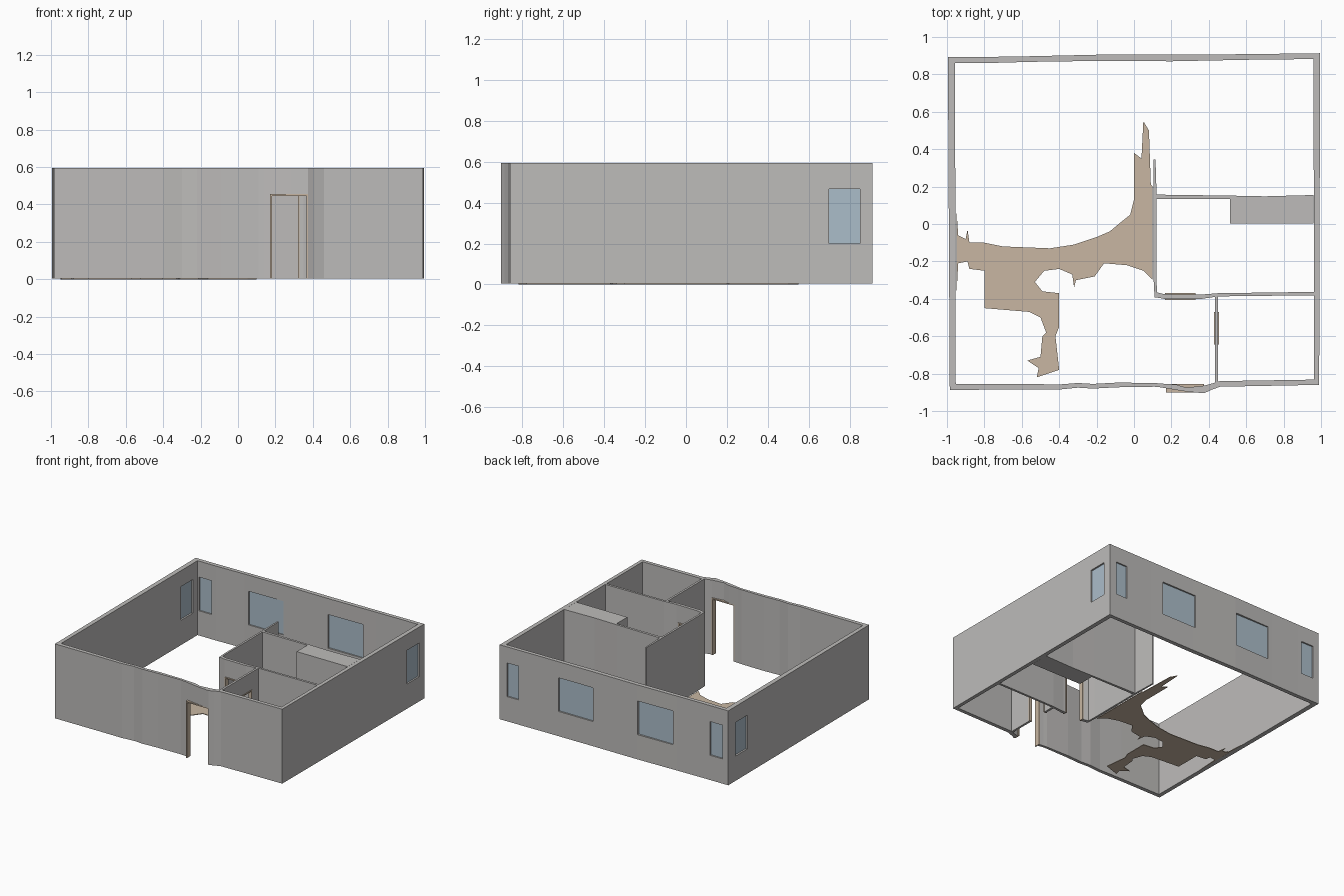
import bpy
import bmesh
from mathutils import Vector

cube = bpy.data.objects.get("Cube")
if cube:
    bpy.data.objects.remove(cube, do_unlink=True)


def material(name, rgb):
    mat = bpy.data.materials.new(name)
    mat.use_nodes = True
    colour = (*rgb, 1)
    mat.diffuse_color = colour
    mat.node_tree.nodes["Principled BSDF"].inputs["Base Color"].default_value = colour
    return mat


plaster = material("grey plaster", (.51, .5, .49))
timber = material("tan timber", (.58, .47, .36))
glazing = material("pale blue glass", (.41, .51, .59))

BASE, TOP = .004, .594
DOOR_TOP = .455
SILL, HEAD = .2, .467


def prism(name, polygons, low, high, mat):
    """Extrude flat plan polygons, sharing corners, into one solid."""
    bm = bmesh.new()
    for polygon in polygons:
        bm.faces.new([bm.verts.new((x, y, low)) for x, y in polygon])
    bmesh.ops.remove_doubles(bm, verts=bm.verts[:], dist=.0005)
    grown = bmesh.ops.extrude_face_region(bm, geom=bm.faces[:])
    for item in grown["geom"]:
        if isinstance(item, bmesh.types.BMVert):
            item.co.z = high
    bmesh.ops.recalc_face_normals(bm, faces=bm.faces[:])
    mesh = bpy.data.meshes.new(name)
    bm.to_mesh(mesh)
    bm.free()
    mesh.materials.append(mat)
    obj = bpy.data.objects.new(name, mesh)
    bpy.context.collection.objects.link(obj)
    return obj


def box(name, a, b, mat):
    """Axis-aligned block between two opposite corners."""
    plan = [(a[0], a[1]), (b[0], a[1]), (b[0], b[1]), (a[0], b[1])]
    return prism(name, [plan], a[2], b[2], mat)


def wall(name, side_a, side_b, closed=False):
    """Wall whose two faces follow matching lists of plan points."""
    count = len(side_a)
    quads = []
    for i in range(count if closed else count - 1):
        j = (i + 1) % count
        quads.append([side_a[i], side_a[j], side_b[j], side_b[i]])
    return prism(name, quads, BASE, TOP, plaster)


def cut(target, a, b):
    """Cut a rectangular opening right through a wall."""
    cutter = box("opening_cutter", a, b, plaster)
    cutter.hide_render = True
    mod = target.modifiers.new("opening", "BOOLEAN")
    mod.operation = "DIFFERENCE"
    mod.solver = "EXACT"
    mod.object = cutter
    bpy.context.view_layer.objects.active = target
    bpy.ops.object.modifier_apply(modifier=mod.name)
    bpy.data.objects.remove(cutter, do_unlink=True)


def span(axis, along, across, low, high):
    """Corners of a block running along the x (0) or y (1) axis."""
    a = Vector((along[0], across[0], low))
    b = Vector((along[1], across[1], high))
    if axis == 1:
        a.x, a.y, b.x, b.y = a.y, a.x, b.y, b.x
    return a, b


def window(name, target, axis, along, centre):
    cut(target, *span(axis, along, (centre - .06, centre + .06), SILL, HEAD))
    pane = (centre - .005, centre + .005)
    box(name, *span(axis, along, pane, SILL, HEAD), glazing)


def door(name, target, axis, along, across):
    start, end = along
    wide = (across[0] - .05, across[1] + .05)
    cut(target, *span(axis, along, wide, -.1, DOOR_TOP))
    rim = .009
    parts = {
        "left_jamb": ((start, start + rim), BASE, DOOR_TOP),
        "right_jamb": ((end - rim, end), BASE, DOOR_TOP),
        "head": ((start + rim, end - rim), DOOR_TOP - rim, DOOR_TOP),
    }
    for part, (reach, low, high) in parts.items():
        box(name + "_" + part, *span(axis, reach, across, low, high), timber)


# Outer shell: uneven front and back walls as (x, outer y, inner y)
front = [(-.6, -.885, -.855), (-.4, -.885, -.858), (-.3, -.875, -.85),
         (-.22, -.88, -.855), (-.09, -.873, -.848), (.11, -.87, -.85),
         (.14, -.873, -.853), (.225, -.887, -.858), (.28, -.896, -.875),
         (.375, -.905, -.864), (.41, -.888, -.855), (.46, -.87, -.84)]
back = [(.6, .908, .878), (.2, .905, .87), (-.2, .905, .872),
        (-.55, .897, .867), (-.8, .893, .86)]
outer = ([(-.985, -.887)] + [(x, o) for x, o, i in front] + [(.99, -.86), (.995, .913)]
         + [(x, o) for x, o, i in back] + [(-.995, .892)])
inner = ([(-.953, -.855)] + [(x, i) for x, o, i in front] + [(.963, -.832), (.96, .882)]
         + [(x, i) for x, o, i in back] + [(-.957, .86)])
shell = wall("outer_walls", outer, inner, closed=True)

# Windows in the back and side walls
for label, along, centre in (("far_right", (-.945, -.835), .876),
                             ("mid_right", (-.515, -.21), .884),
                             ("mid_left", (.18, .485), .889),
                             ("far_left", (.83, .93), .896)):
    window("back_window_" + label, shell, 0, along, centre)
window("left_side_window", shell, 1, (.7, .85), .977)
window("right_side_window", shell, 1, (.65, .8), -.975)

# Front entrance
door("front_door_frame", shell, 0, (.172, .375), (-.9, -.856))

# Interior partitions
wall("hall_partition", [(.103, .345), (.105, .15), (.105, -.3), (.11, -.393)],
     [(.115, .345), (.121, .15), (.121, -.3), (.123, -.393)])
wall("rear_partition", [(.121, .157), (.5, .152), (.7, .148), (.961, .155)],
     [(.121, .135), (.5, .135), (.7, .135), (.961, .135)])
box("solid_shaft", (.513, .002, BASE), (.961, .136, TOP), plaster)
bath = wall("middle_partition",
            [(.122, -.365), (.16, -.375), (.35, -.378), (.45, -.37), (.962, -.363)],
            [(.122, -.393), (.16, -.4), (.35, -.402), (.45, -.387), (.962, -.381)])
store = wall("front_partition", [(.433, -.387), (.433, -.85)],
             [(.45, -.387), (.45, -.843)])
door("middle_door_frame", bath, 0, (.165, .33), (-.406, -.37))
door("side_door_frame", store, 1, (-.645, -.47), (.429, .454))

# Ragged patch of timber flooring
patch = [(-.95, .09), (-.94, -.06), (-.9, -.08), (-.89, -.03), (-.88, -.1),
         (-.8, -.1), (-.7, -.12), (-.45, -.13), (-.32, -.11), (-.2, -.07),
         (-.13, -.04), (-.07, .01), (-.02, .05), (0, .13), (0, .38),
         (.04, .35), (.05, .55), (.08, .5), (.09, .21), (.1, .2),
         (.1, -.3), (.05, -.25), (-.04, -.22), (-.16, -.21), (-.21, -.28),
         (-.31, -.3), (-.32, -.34), (-.33, -.27), (-.4, -.24), (-.48, -.25),
         (-.53, -.31), (-.49, -.36), (-.4, -.37), (-.4, -.55), (-.42, -.6),
         (-.4, -.78), (-.46, -.8), (-.52, -.82), (-.51, -.77), (-.57, -.73),
         (-.5, -.71), (-.49, -.6), (-.47, -.58), (-.5, -.5), (-.56, -.47),
         (-.8, -.45), (-.8, -.25), (-.88, -.24), (-.89, -.2), (-.94, -.21),
         (-.95, -.4)]
prism("floor_patch", [patch], 0, .005, timber)
